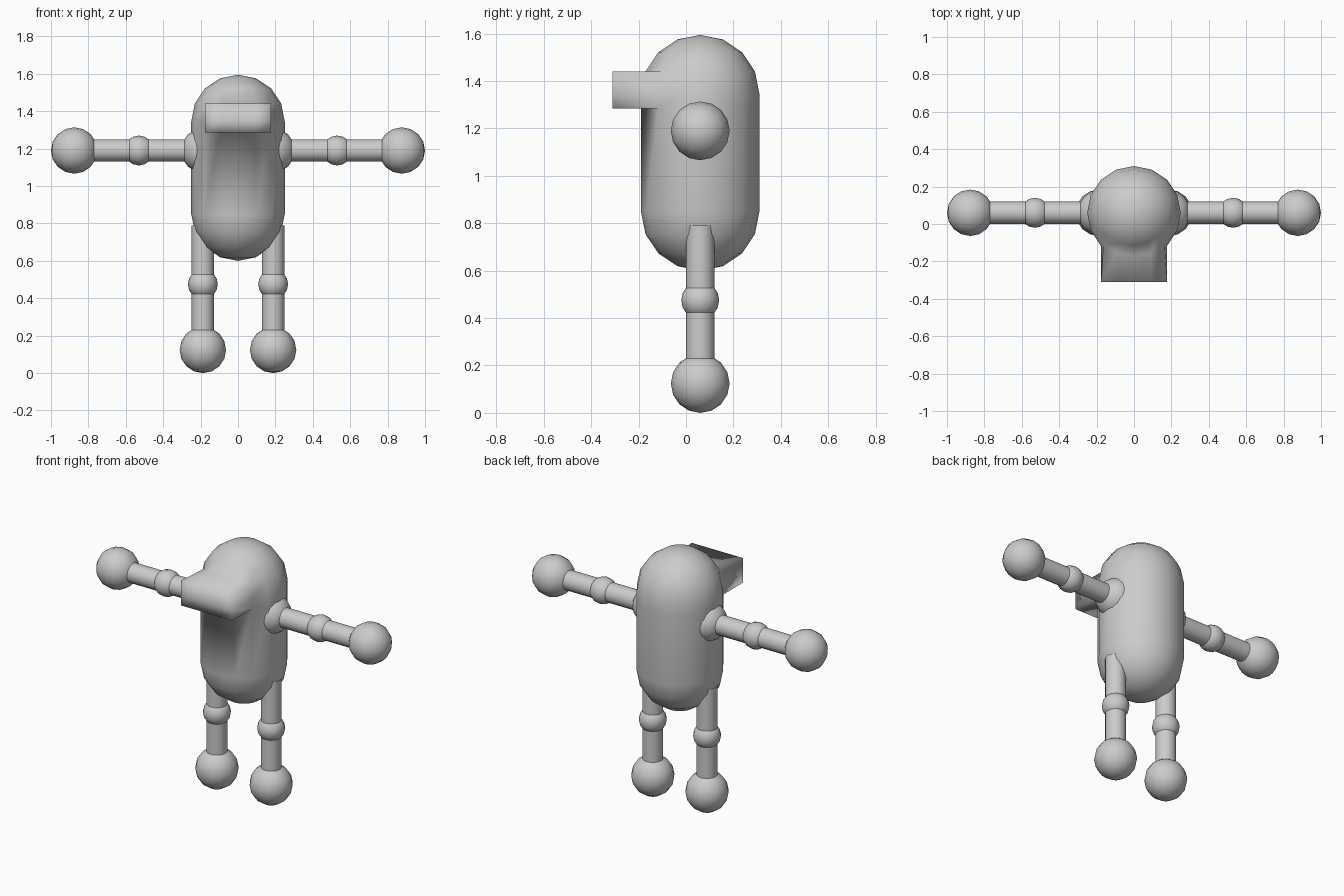
import bpy, bmesh
from math import sin, cos, pi, radians, sqrt
from mathutils import Vector

cube = bpy.data.objects.get("Cube")
if cube:
    bpy.data.objects.remove(cube, do_unlink=True)

SIDES = 16
CY = 0.06          # depth of the body axis

grey = bpy.data.materials.new("light_grey")
grey.use_nodes = True
colour = (0.6, 0.6, 0.6, 1)
grey.diffuse_color = colour
grey.node_tree.nodes["Principled BSDF"].inputs["Base Color"].default_value = colour


def finish(name, bm):
    bmesh.ops.recalc_face_normals(bm, faces=bm.faces)
    for f in bm.faces:
        f.smooth = True
    mesh = bpy.data.meshes.new(name)
    bm.to_mesh(mesh)
    bm.free()
    mesh.materials.append(grey)
    obj = bpy.data.objects.new(name, mesh)
    bpy.context.collection.objects.link(obj)
    return obj


def ball(name, centre, radius, axis):
    bm = bmesh.new()
    bmesh.ops.create_uvsphere(bm, u_segments=SIDES, v_segments=8, radius=radius)
    rot = Vector((0, 0, 1)).rotation_difference(axis).to_matrix()
    bmesh.ops.rotate(bm, verts=bm.verts, matrix=rot)
    bmesh.ops.translate(bm, verts=bm.verts, vec=centre)
    return finish(name, bm)


def tube(name, a, b, radius):
    # Open tube: both ends are buried in the neighbouring parts
    bm = bmesh.new()
    axis = b - a
    bmesh.ops.create_cone(bm, segments=SIDES, radius1=radius, radius2=radius,
                          depth=axis.length, cap_ends=False)
    rot = Vector((0, 0, 1)).rotation_difference(axis).to_matrix()
    bmesh.ops.rotate(bm, verts=bm.verts, matrix=rot)
    bmesh.ops.translate(bm, verts=bm.verts, vec=(a + b) / 2)
    return finish(name, bm)


# Capsule body, ring by ring from bottom to top
R, LOW, HIGH, BROW = 0.25, 0.85, 1.345, 1.285
steps = [i * pi / 8 for i in range(4)]
profile = [(R * cos(a), LOW - R * sin(a)) for a in reversed(steps)]
profile += [(R, BROW)]
profile += [(R * cos(a), HIGH + R * sin(a)) for a in steps]

bm = bmesh.new()
rings = []
for r, z in profile:
    rings.append([bm.verts.new((r * sin(2 * pi * i / SIDES),
                                CY - r * cos(2 * pi * i / SIDES), z))
                  for i in range(SIDES)])
bottom = bm.verts.new((0, CY, LOW - R))
top = bm.verts.new((0, CY, HIGH + R))
visor_faces = []
for i in range(SIDES):
    j = (i + 1) % SIDES
    for k in range(len(rings) - 1):
        f = bm.faces.new((rings[k][i], rings[k][j], rings[k + 1][j], rings[k + 1][i]))
        # The front quarter of the two brow rows becomes the visor
        if k in (4, 5) and i in (0, 1, SIDES - 2, SIDES - 1):
            visor_faces.append(f)
    bm.faces.new((rings[0][j], rings[0][i], bottom))
    bm.faces.new((rings[-1][i], rings[-1][j], top))

# Visor pulled out of the body and flattened at the front
out = bmesh.ops.extrude_face_region(bm, geom=visor_faces)
for v in out["geom"]:
    if isinstance(v, bmesh.types.BMVert):
        ring_r = sqrt(v.co.x ** 2 + (v.co.y - CY) ** 2)
        v.co.x *= R / ring_r
        v.co.y = -0.31
bmesh.ops.delete(bm, geom=[f for f in visor_faces if f.is_valid], context='FACES')
finish("body_with_visor", bm)

# Limbs, mirrored left and right
for side, s in (("left", 1), ("right", -1)):
    def arm(x):
        return Vector((s * x, CY, 1.19))

    def leg(z):
        return Vector((s * 0.188, CY, z))

    out_dir, up = Vector((s, 0, 0)), Vector((0, 0, 1))
    ball(side + "_shoulder", arm(0.18), 0.123, out_dir)
    tube(side + "_upper_arm", arm(0.18), arm(0.53), 0.06)
    ball(side + "_elbow", arm(0.53), 0.08, out_dir)
    tube(side + "_forearm", arm(0.53), arm(0.876), 0.06)
    ball(side + "_hand", arm(0.876), 0.124, out_dir)

    tube(side + "_thigh", leg(0.475), leg(0.79), 0.06)
    ball(side + "_knee", leg(0.475), 0.08, up)
    tube(side + "_shin", leg(0.124), leg(0.475), 0.06)
    ball(side + "_foot", leg(0.124), 0.124, up)
